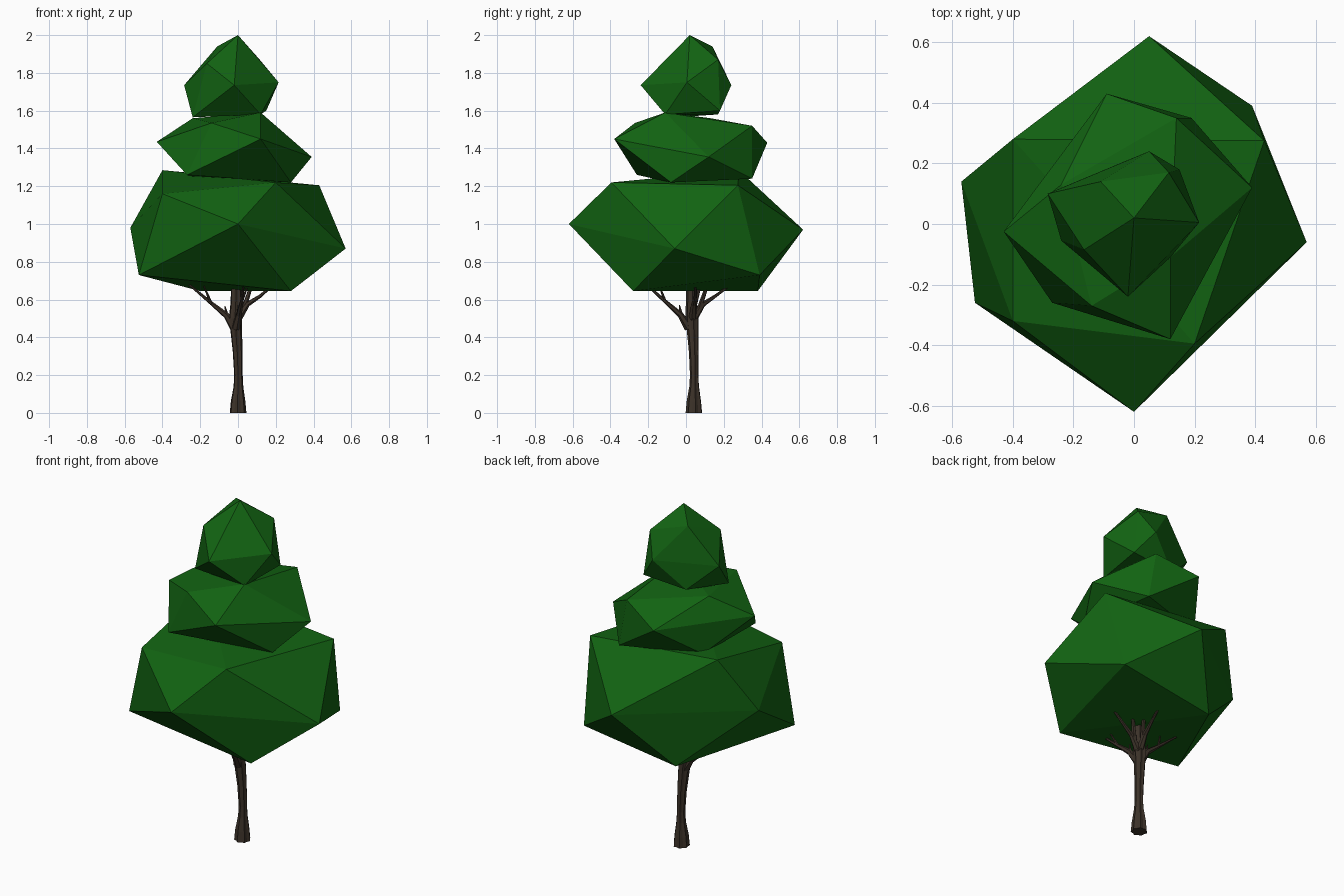
import bpy, bmesh, math
from mathutils import Vector


def material(name, rgb):
    m = bpy.data.materials.new(name)
    m.diffuse_color = (*rgb, 1.0)
    return m


leaf = material("leaf_green", (0.006, 0.125, 0.006))
bark = material("bark_brown", (0.045, 0.032, 0.022))


def add_object(name, bm, mat):
    bmesh.ops.recalc_face_normals(bm, faces=bm.faces[:])
    mesh = bpy.data.meshes.new(name)
    bm.to_mesh(mesh)
    bm.free()
    mesh.materials.append(mat)
    ob = bpy.data.objects.new(name, mesh)
    bpy.context.collection.objects.link(ob)
    return ob


def clump(name, points):
    """Faceted foliage: the hull of a dozen corner points."""
    bm = bmesh.new()
    for p in points:
        bm.verts.new(p)
    res = bmesh.ops.convex_hull(bm, input=bm.verts[:])
    loose = [v for v in bm.verts if not v.link_faces]
    if loose:
        bmesh.ops.delete(bm, geom=loose, context='VERTS')
    return add_object(name, bm, leaf)


def limb(name, stations, sides=6, ridge=0.0):
    """Tapered tube through (x, y, z, radius) stations, with bark ridges."""
    bm = bmesh.new()
    pts = [Vector(s[:3]) for s in stations]
    rings = []
    for i, p in enumerate(pts):
        d = (pts[min(i + 1, len(pts) - 1)] - pts[max(i - 1, 0)]).normalized()
        if len(rings) == 0 and p.z == 0:
            d = Vector((0, 0, 1))  # flat foot on the ground
        u = d.cross(Vector((0.3, 1, 0))).normalized()
        v = d.cross(u)
        ring = []
        for k in range(sides):
            a = 2 * math.pi * k / sides
            r = stations[i][3] * (1 + ridge * (-1) ** k)
            ring.append(bm.verts.new(p + r * (math.cos(a) * u + math.sin(a) * v)))
        rings.append(ring)
    for lo, hi in zip(rings, rings[1:]):
        for k in range(sides):
            n = (k + 1) % sides
            bm.faces.new((lo[k], lo[n], hi[n], hi[k]))
    bm.faces.new(rings[0])
    bm.faces.new(rings[-1])
    return add_object(name, bm, bark)


# Three stacked foliage clumps
clump("lower_foliage", [
    (0.0, -0.62, 1.0), (0.57, -0.06, 0.87), (0.05, 0.62, 0.97),
    (-0.57, 0.14, 0.98), (-0.525, -0.26, 0.73), (0.20, -0.395, 1.22),
    (0.43, 0.275, 1.205), (-0.40, -0.32, 1.16), (-0.40, 0.28, 1.285),
    (0.39, 0.39, 0.73), (0.28, -0.28, 0.645), (-0.20, 0.38, 0.645)])
clump("middle_foliage", [
    (-0.43, -0.025, 1.435), (-0.09, 0.43, 1.43), (0.39, 0.12, 1.355),
    (0.12, -0.38, 1.45), (-0.27, -0.26, 1.26), (-0.14, -0.27, 1.535),
    (0.14, 0.35, 1.52), (0.19, 0.35, 1.24), (0.28, -0.08, 1.22),
    (-0.25, 0.20, 1.25), (-0.24, 0.13, 1.56), (0.12, -0.11, 1.59)])
clump("upper_foliage", [
    (0.0, 0.02, 2.0), (-0.11, 0.14, 1.94), (-0.165, -0.085, 1.85),
    (-0.02, -0.24, 1.735), (0.215, 0.005, 1.75), (0.05, 0.24, 1.735),
    (-0.285, 0.10, 1.735), (-0.24, -0.055, 1.565), (0.12, -0.11, 1.58),
    (0.15, 0.18, 1.60), (0.115, 0.17, 1.87), (-0.12, 0.17, 1.58)])

# Ridged trunk with a flared foot
limb("trunk", [
    (0.0, 0.043, 0.0, 0.041), (0.0, 0.043, 0.06, 0.036),
    (0.002, 0.044, 0.14, 0.024), (0.002, 0.044, 0.20, 0.021),
    (-0.002, 0.042, 0.32, 0.024), (-0.010, 0.036, 0.44, 0.029),
    (-0.014, 0.032, 0.50, 0.033), (-0.010, 0.030, 0.58, 0.028),
    (-0.008, 0.030, 0.68, 0.027), (-0.005, 0.030, 0.90, 0.018)],
    sides=14, ridge=0.1)

# Branches: one each way, entering the lower clump
branches = {
    "left_branch": [(-0.02, 0.035, 0.45, 0.024), (-0.06, 0.035, 0.515, 0.017),
                    (-0.14, 0.035, 0.58, 0.010), (-0.26, 0.04, 0.68, 0.005)],
    "front_branch": [(-0.01, 0.015, 0.45, 0.024), (0.005, -0.03, 0.52, 0.016),
                     (0.02, -0.11, 0.59, 0.010), (0.03, -0.21, 0.68, 0.005)],
    "right_branch": [(0.0, 0.035, 0.50, 0.022), (0.05, 0.04, 0.575, 0.014),
                     (0.12, 0.05, 0.62, 0.009), (0.21, 0.05, 0.70, 0.005)],
    "back_branch": [(-0.005, 0.04, 0.50, 0.022), (0.0, 0.09, 0.575, 0.014),
                    (0.01, 0.15, 0.615, 0.009), (0.02, 0.24, 0.68, 0.005)],
    "left_twig": [(-0.05, 0.035, 0.49, 0.012), (-0.07, 0.03, 0.565, 0.003)],
    "front_twig": [(0.005, -0.02, 0.50, 0.012), (0.0, -0.035, 0.57, 0.003)],
    "left_side_twig": [(-0.14, 0.035, 0.575, 0.009), (-0.18, 0.0, 0.67, 0.004)],
    "front_side_twig": [(0.02, -0.11, 0.59, 0.008), (0.05, -0.14, 0.67, 0.004)],
    "right_fork": [(0.03, 0.04, 0.55, 0.014), (0.08, 0.08, 0.70, 0.008)],
    "back_fork": [(0.0, 0.07, 0.55, 0.014), (0.03, 0.12, 0.70, 0.008)],
}
for name, stations in branches.items():
    limb(name, stations)
